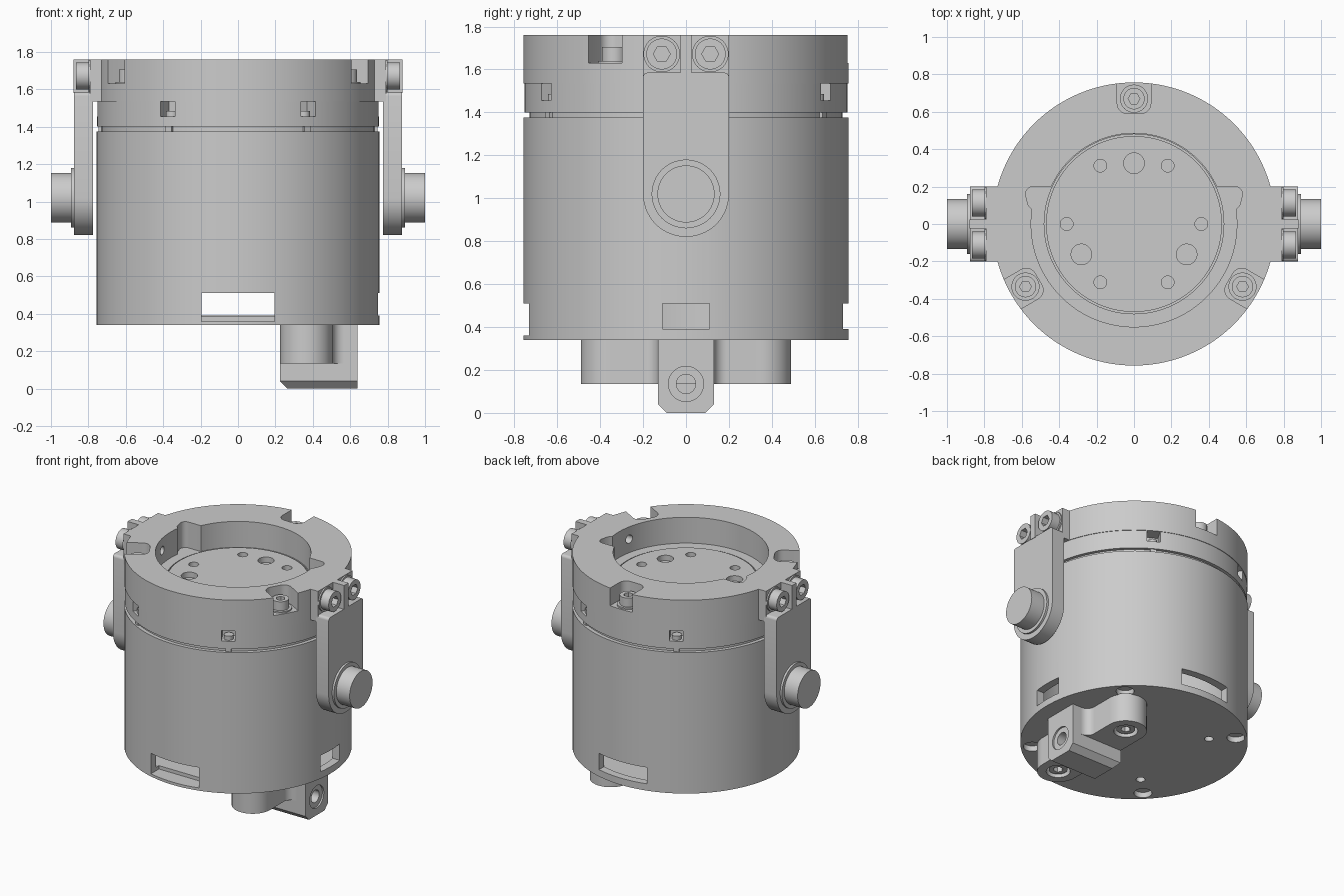
import bpy, bmesh
from math import sin, cos, pi, radians, asin, degrees
from mathutils import Matrix

if "Cube" in bpy.data.objects:
    bpy.data.objects.remove(bpy.data.objects["Cube"])

AXES = {'Z': lambda u, v, w: (u, v, w), 'X': lambda u, v, w: (w, u, v), 'Y': lambda u, v, w: (u, w, v)}


def arc(cx, cy, r, a0, a1, n):
    return [(cx + r * cos(radians(a0 + (a1 - a0) * i / n)),
             cy + r * sin(radians(a0 + (a1 - a0) * i / n))) for i in range(n + 1)]


def circle(cx, cy, r, n=48):
    return arc(cx, cy, r, 0, 360, n)[:-1]


def rect(u0, u1, v0, v1):
    return [(u0, v0), (u1, v0), (u1, v1), (u0, v1)]


def prism(name, pts, w0, w1, axis='Z', turn=0):
    """Extrude an outline along an axis, optionally turned about z."""
    bm = bmesh.new()
    put = AXES[axis]
    a = [bm.verts.new(put(u, v, w0)) for u, v in pts]
    b = [bm.verts.new(put(u, v, w1)) for u, v in pts]
    bm.faces.new(a)
    bm.faces.new(b)
    for i in range(len(a)):
        j = (i + 1) % len(a)
        bm.faces.new((a[i], a[j], b[j], b[i]))
    bmesh.ops.recalc_face_normals(bm, faces=bm.faces)
    bm.transform(Matrix.Rotation(radians(turn), 4, 'Z'))
    me = bpy.data.meshes.new(name)
    bm.to_mesh(me)
    bm.free()
    ob = bpy.data.objects.new(name, me)
    bpy.context.collection.objects.link(ob)
    return ob


def combine(ob, other, op='DIFFERENCE'):
    m = ob.modifiers.new("cut", 'BOOLEAN')
    m.operation, m.object, m.solver = op, other, 'EXACT'
    bpy.context.view_layer.objects.active = ob
    bpy.ops.object.modifier_apply(modifier=m.name)
    bpy.data.objects.remove(other)


def cut(ob, *args, **kw):
    combine(ob, prism("cutter", *args, **kw))


def cap_screw(name, u, v, r, base, top, axis, depth=0.05):
    """Socket head screw; the hex opens on the 'top' end."""
    d = 1 if top > base else -1
    ob = prism(name, circle(u, v, r), base, top, axis)
    cut(ob, circle(u, v, r * 0.55, 6), top - d * depth, top + d * 0.02, axis)
    return ob


# Hollow main body with windows on front, back and right
body = prism("main_body", circle(0, 0, 0.757, 128), 0.34, 1.375)
cut(body, circle(0, 0, 0.70, 128), 0.385, 1.30)
cut(body, rect(-0.195, 0.195, 0.36, 0.51), -0.85, -0.64, 'Y')
cut(body, rect(-0.195, 0.195, 0.39, 0.51), 0.64, 0.85, 'Y')
cut(body, rect(-0.11, 0.11, 0.39, 0.51), 0.6, 0.85, 'X')
# Holes in the underside
for a in (45, 135, 225, 315):
    cut(body, circle(0.68, 0, 0.06, 32), 0.3, 0.38, turn=a)
    if 90 < a < 270:
        cut(body, circle(0.5, 0, 0.03, 24), 0.3, 0.375, turn=a)

# Narrow groove and lower ring with six screw pockets
prism("neck_groove", circle(0, 0, 0.73, 128), 1.37, 1.41)
lower = prism("lower_ring", circle(0, 0, 0.753, 128), 1.40, 1.535)
for k in range(6):
    cut(lower, rect(0.66, 0.80, -0.045, 0.045), 1.455, 1.60, turn=60 * k)
    prism(f"pocket_screw_{k}", circle(0.705, 0, 0.032, 24), 1.45, 1.485, turn=60 * k)
    prism(f"groove_post_{k}", rect(0.70, 0.745, -0.02, 0.02), 1.37, 1.405, turn=60 * k)

# Top ring with side lugs
top = prism("top_ring", circle(0, 0, 0.757, 128), 1.535, 1.76)
combine(top, prism("lug_bar", rect(-0.79, 0.79, -0.2, 0.2), 1.535, 1.76), 'UNION')
# Stepped opening: wide in front, narrow behind, rounded catches at the sides
a_in = degrees(asin(0.2 / 0.485))
half = (arc(0, 0, 0.55, -90, 8, 40) + [(0.565, 0.10)] + arc(0.54, 0.16, 0.04, -10, 90, 8)
        + arc(0, 0, 0.485, a_in, 90, 28)[:-1])
opening = half + [(0, 0.485)] + [(-x, y) for x, y in reversed(half[1:])]
cut(top, opening, 1.57, 1.80)
cut(top, circle(0, 0, 0.48, 96), 1.50, 1.60)
# Bolt notches round the rim
for i, a in enumerate((90, 210, 330)):
    u = [(0.9, 0.09)] + arc(0.645, 0.035, 0.055, 90, 180, 8) + arc(0.645, -0.035, 0.055, 180, 270, 8) + [(0.9, -0.09)]
    cut(top, u, 1.63, 1.80, turn=a)
    x, y = 0.67 * cos(radians(a)), 0.67 * sin(radians(a))
    prism(f"rim_washer_{i}", circle(x, y, 0.075), 1.62, 1.64)
    cap_screw(f"rim_bolt_{i}", x, y, 0.057, 1.63, 1.705, 'Z')
# Radial holes through the opening wall
for s in (-1, 1):
    cut(top, circle(-0.11, 1.67, 0.03, 24), s * 0.45, s * 0.70, 'X')

# Recessed round plate with hole pattern
plate = prism("inner_plate", circle(0, 0, 0.47, 96), 1.46, 1.575)
for k in range(6):
    cut(plate, circle(0.36, 0, 0.034, 24), 1.51, 1.60, turn=60 * k)
for a in (90, 210, 330):
    cut(plate, circle(0.325, 0, 0.055, 32), 1.53, 1.60, turn=a)

# Side arms with pivots and clamp screws
arm_outline = (arc(0, 1.02, 0.2, 180, 360, 40) + arc(0.18, 1.565, 0.02, 0, 90, 4)
               + arc(-0.18, 1.565, 0.02, 90, 180, 4))
for s, side in ((-1, "left"), (1, "right")):
    prism(f"{side}_arm", arm_outline, s * 0.775, s * 0.877, 'X')
    prism(f"{side}_pivot_collar", circle(0, 1.02, 0.16, 64), s * 0.87, s * 0.892, 'X')
    prism(f"{side}_pivot_pin", circle(0, 1.02, 0.133, 64), s * 0.88, s * 1.0, 'X')
    prism(f"{side}_arm_rib", rect(-0.025, 0.025, 1.58, 1.76), s * 0.78, s * 0.88, 'X')
    for i, y in enumerate((-0.113, 0.113)):
        prism(f"{side}_screw_seat_{i}", circle(y, 1.672, 0.085), s * 0.78, s * 0.80, 'X')
        cap_screw(f"{side}_arm_screw_{i}", y, 1.672, 0.072, s * 0.785, s * 0.866, 'X')

# Foot bracket: rounded cross bar filleted into a chamfered block
bar_half = [(0.225, 0)] + arc(0.365, 0.35, 0.14, 180, 0, 24) + arc(0.565, 0.19, 0.06, 180, 270, 8)
bar = bar_half + [(x, -y) for x, y in reversed(bar_half[1:])]
wings = prism("foot_wings", bar, 0.135, 0.345)
foot = prism("foot_block", [(-0.09, 0), (0.09, 0), (0.13, 0.04), (0.13, 0.345),
                            (-0.13, 0.345), (-0.13, 0.04)], 0.224, 0.64, 'X')
cut(foot, [(0.20, -0.02), (0.285, -0.02), (0.20, 0.065)], -0.3, 0.3, 'Y')
cut(foot, circle(0, 0.135, 0.082), 0.628, 0.70, 'X')
cut(foot, circle(0, 0.135, 0.045, 32), 0.50, 0.66, 'X')
for i, y in enumerate((-0.35, 0.35)):
    cut(wings, circle(0.365, y, 0.08), 0.10, 0.20)
    cap_screw(f"foot_screw_{i}", 0.365, y, 0.062, 0.21, 0.15, 'Z', 0.04)

# Smooth round surfaces, keep edges crisp
bpy.ops.object.select_all(action='SELECT')
bpy.ops.object.shade_smooth_by_angle(angle=radians(30))
